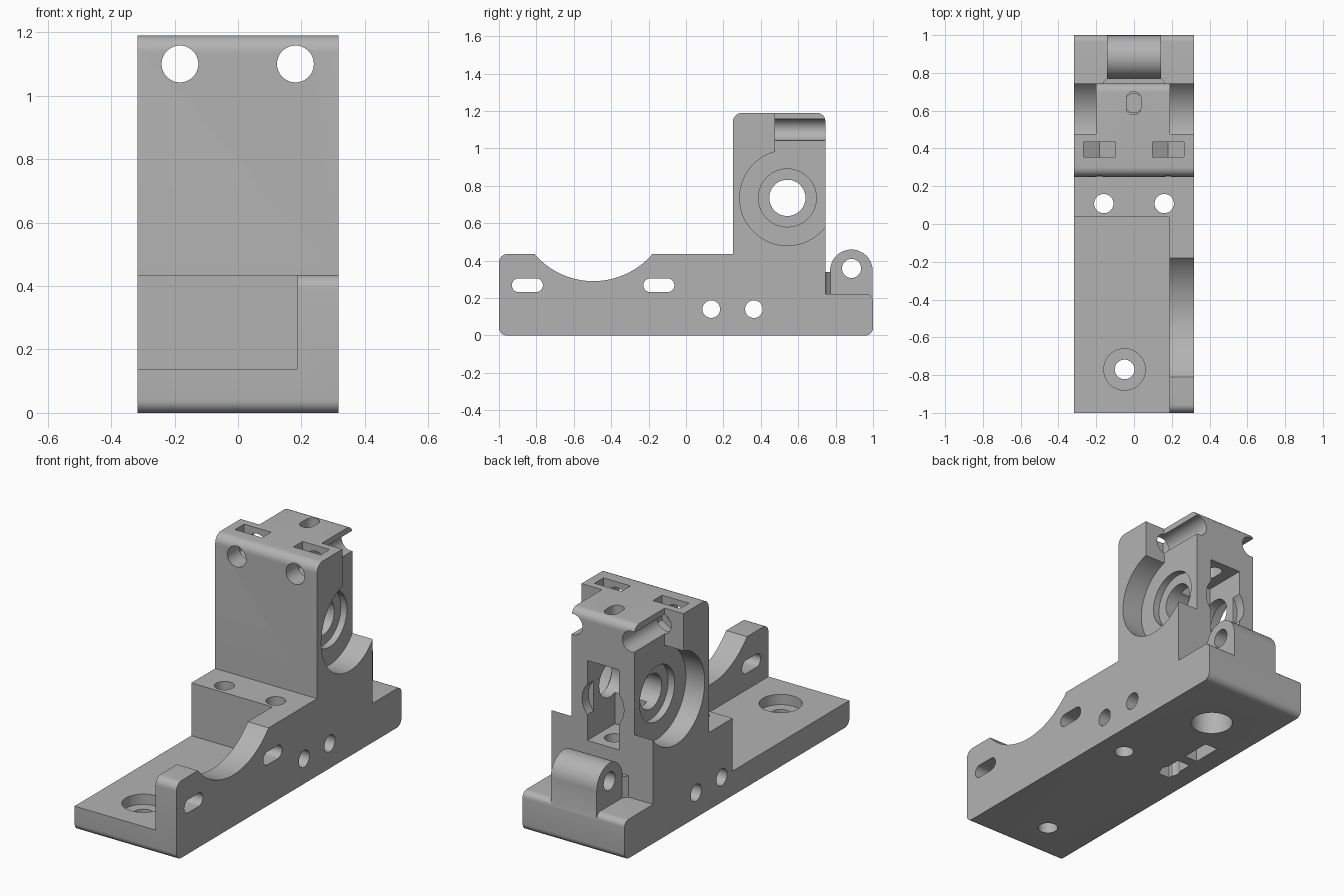
import bpy, bmesh, math
from mathutils import Vector

cube = bpy.data.objects.get("Cube")
if cube:
    bpy.data.objects.remove(cube)

grey = bpy.data.materials.new("plain grey")
grey.use_nodes = True
COLOUR = (0.45, 0.45, 0.45, 1)
grey.diffuse_color = COLOUR
grey.node_tree.nodes["Principled BSDF"].inputs["Base Color"].default_value = COLOUR


def prism(name, points, axis, start, end):
    """Closed solid from a 2D outline swept along x, y or z."""
    place = {"x": lambda a, b, h: (h, a, b),
             "y": lambda a, b, h: (a, h, b),
             "z": lambda a, b, h: (a, b, h)}[axis]
    bm = bmesh.new()
    low = [bm.verts.new(place(a, b, start)) for a, b in points]
    high = [bm.verts.new(place(a, b, end)) for a, b in points]
    bm.faces.new(low[::-1])
    bm.faces.new(high)
    for i in range(len(points)):
        bm.faces.new((low[i - 1], low[i], high[i], high[i - 1]))
    bm.normal_update()
    if bm.calc_volume(signed=True) < 0:
        bmesh.ops.reverse_faces(bm, faces=bm.faces[:])
    mesh = bpy.data.meshes.new(name)
    bm.to_mesh(mesh)
    bm.free()
    mesh.materials.append(grey)
    obj = bpy.data.objects.new(name, mesh)
    bpy.context.scene.collection.objects.link(obj)
    return obj


def arc(a, b, r, begin, finish, steps):
    angles = [math.radians(begin + (finish - begin) * i / steps) for i in range(steps + 1)]
    return [(a + r * math.cos(t), b + r * math.sin(t)) for t in angles]


def cylinder(name, a, b, r, axis, start, end):
    return prism(name, arc(a, b, r, 0, 360, 48)[:-1], axis, start, end)


def box(name, x, y, z):
    return prism(name, [(x[0], y[0]), (x[1], y[0]), (x[1], y[1]), (x[0], y[1])], "z", *z)


def rounded(corners):
    """Outline from (a, b, radius) corners, rounding where radius is set."""
    out = []
    for i, (a, b, r) in enumerate(corners):
        p = Vector((a, b))
        if not r:
            out.append((a, b))
            continue
        before = (Vector(corners[i - 1][:2]) - p).normalized() * r
        after = (Vector(corners[(i + 1) % len(corners)][:2]) - p).normalized() * r
        for k in range(9):
            t = k / 8 * math.pi / 2
            out.append(tuple(p + before * (1 - math.sin(t)) + after * (1 - math.cos(t))))
    return out


def combine(tool, operation):
    """Join a solid to the body or cut it away, keeping only a valid result."""
    mod = body.modifiers.new("combine", "BOOLEAN")
    mod.operation, mod.object, mod.solver = operation, tool, "EXACT"
    bpy.context.view_layer.update()
    graph = bpy.context.evaluated_depsgraph_get()
    result = bpy.data.meshes.new_from_object(body.evaluated_get(graph))
    body.modifiers.remove(mod)
    bpy.data.objects.remove(tool)
    if len(result.polygons):
        body.data = result


def cut(tool):
    combine(tool, "DIFFERENCE")


# Base and tower side profile
body = prism("mount_body", rounded([
    (-1, 0, .04), (1, 0, .04), (1, .22, .035), (.745, .22, 0), (.745, 1.19, .045),
    (.25, 1.19, .05), (.25, .435, 0), (-1, .435, .045)]), "x", -.317, .317)

# Hinge lug at the back, with its flared foot
lug = prism("lug", [(.77, .1), (.998, .1)] + arc(.884, .345, .114, 0, 180, 24), "x", -.143, .143)
combine(lug, "UNION")
foot = prism("lug_foot", [(-.165, .73), (.165, .73), (.165, .748), (.14, .775), (.14, .82),
                          (-.14, .82), (-.14, .775), (-.165, .748)], "z", .11, .34)
combine(foot, "UNION")
cut(cylinder("lug_hole", .885, .358, .051, "x", -.25, .25))

# Low front slab beside the tall wall, and the scoop in that wall
cut(box("slab_space", (-1, .187), (-2, .038), (.138, .8)))
cut(prism("wall_scoop", arc(-.495, .704, .414, 180, 360, 64), "x", .1, .5))
for y in (-.848, -.145):
    slot = arc(y + .046, .268, .037, -90, 90, 12) + arc(y - .046, .268, .037, 90, 270, 12)
    cut(prism("wall_slot", slot, "x", .1, .5))

# Slab screw hole with counterbore
cut(cylinder("slab_hole", -.05, -.77, .052, "z", -.1, .3))
cut(cylinder("slab_counterbore", -.05, -.77, .11, "z", .08, .3))

# Stepped sides of the tower around the bearing
for inner, outer in ((.19, .5), (-.2, -.5)):
    cut(prism("side_recess", arc(.542, .735, .255, 165, 360, 48)
              + [(.9, .735), (.9, 1.4), (.475, 1.4)]
              + arc(.542, .735, .255, 105, 160, 14), "x", inner, outer))
    cut(cylinder("bearing_seat", .542, .735, .155, "x", inner * .8, outer))
cut(cylinder("bearing_bore", .542, .735, .097, "x", -.5, .5))

# Pocket in the back of the tower, with a shallow round relief
cut(box("back_pocket", (-.105, .093), (.5, .9), (.47, .92)))
cut(cylinder("pocket_relief", -.005, .7, .13, "y", .69, .9))

# Vertical adjuster: slot in the top, screw hole and head bore underneath
top_slot = arc(-.002, .662, .039, 0, 180, 12) + arc(-.002, .618, .039, 180, 360, 12)
cut(prism("top_slot", top_slot, "z", .8, 1.4))
cut(cylinder("adjuster_hole", 0, .64, .05, "z", .34, .6))
cut(cylinder("adjuster_head_bore", 0, .64, .11, "z", -.1, .16))

# Clamp screw holes through the tower, each with a pointed nut trap
for x in (-.183, .181):
    cut(cylinder("clamp_hole", x, 1.1, .058, "y", .1, .9))
    trap = [(x - .084, 1.3), (x - .084, 1.05), (x, 1.0), (x + .084, 1.05), (x + .084, 1.3)]
    cut(prism("clamp_nut_trap", trap, "y", .355, .435))

# Cross holes through the base with nut traps open below
for y in (.135, .363):
    cut(cylinder("cross_hole", y, .14, .047, "x", -.5, .5))
    trap = [(y - .084, -.1), (y + .084, -.1), (y + .084, .19), (y, .24), (y - .084, .19)]
    cut(prism("cross_nut_trap", trap, "x", -.2, -.12))

# Vertical mounting holes in the step
for x in (-.16, .16):
    cut(cylinder("step_hole", x, .108, .051, "z", -.1, .6))

bpy.ops.object.select_all(action="DESELECT")
body.select_set(True)
bpy.context.view_layer.objects.active = body
bpy.ops.object.shade_smooth_by_angle(angle=math.radians(25))
